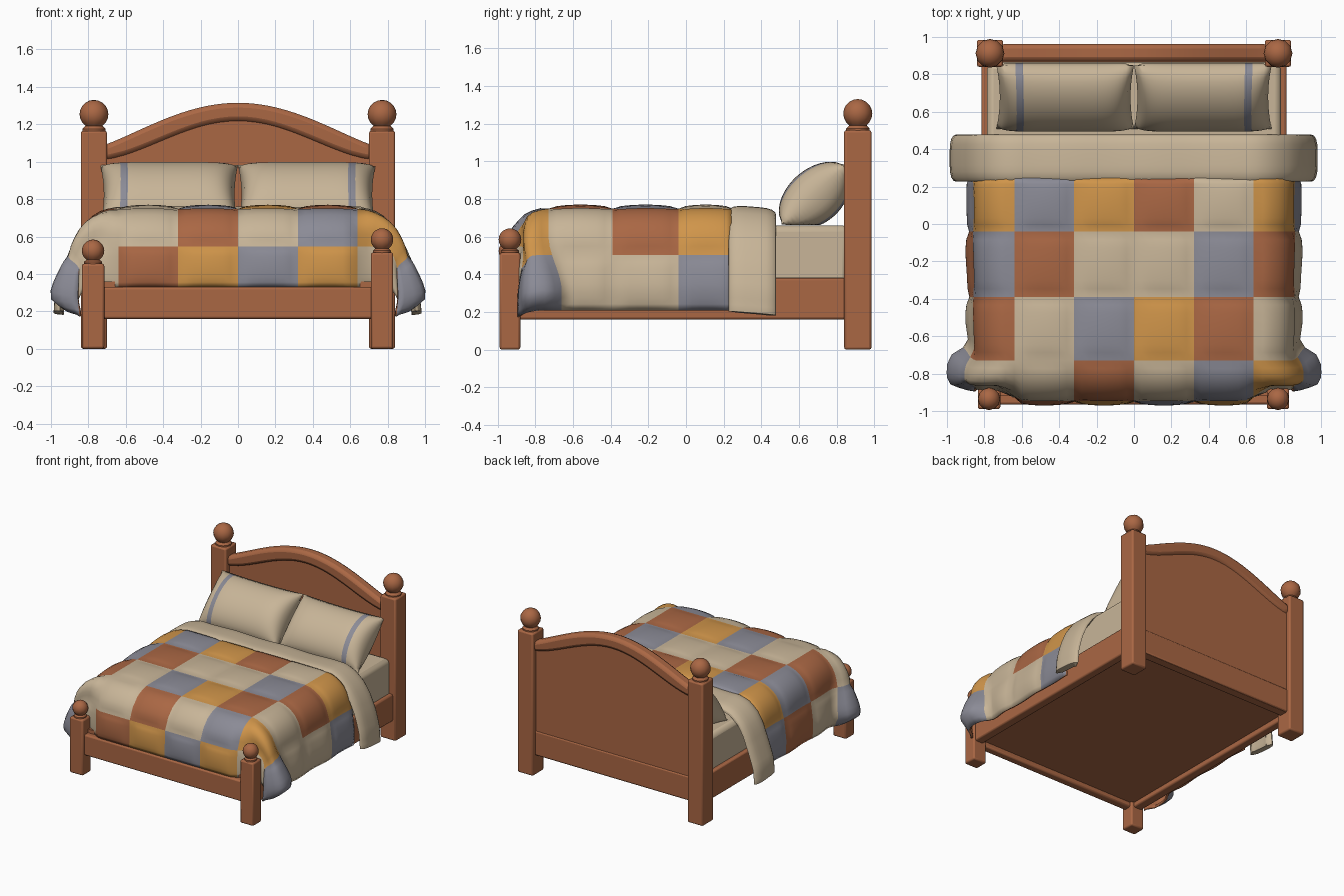
import bpy, bmesh, math
from mathutils import Vector

if "Cube" in bpy.data.objects:
    bpy.data.objects.remove(bpy.data.objects["Cube"])


def material(name, rgb):
    m = bpy.data.materials.new(name)
    lin = [((c / 255 + 0.055) / 1.055) ** 2.4 for c in rgb]
    m.diffuse_color = (*lin, 1)
    m.use_nodes = True
    m.node_tree.nodes["Principled BSDF"].inputs["Base Color"].default_value = m.diffuse_color
    return m


CREAM = material("cream linen", (200, 181, 152))
BLUE = material("grey blue cloth", (139, 139, 150))
GOLD = material("golden cloth", (208, 149, 74))
WOOD = material("red brown wood", (170, 103, 68))


def finish(bm, name, mats, bevel=0.0, angle=40):
    me = bpy.data.meshes.new(name)
    bm.to_mesh(me)
    bm.free()
    for m in mats:
        me.materials.append(m)
    me.shade_smooth()
    me.set_sharp_from_angle(angle=math.radians(angle))
    ob = bpy.data.objects.new(name, me)
    bpy.context.collection.objects.link(ob)
    if bevel:
        b = ob.modifiers.new("bevel", 'BEVEL')
        b.width, b.segments, b.limit_method = bevel, 2, 'ANGLE'
    return ob


def box(name, x0, x1, y0, y1, z0, z1, mat, bevel=0.012):
    bm = bmesh.new()
    bmesh.ops.create_cube(bm, size=1)
    for v in bm.verts:
        v.co = Vector((x0 + (v.co.x + .5) * (x1 - x0), y0 + (v.co.y + .5) * (y1 - y0),
                       z0 + (v.co.z + .5) * (z1 - z0)))
    return finish(bm, name, [mat], bevel)


def lathe(name, x, y, profile, n=12):
    bm = bmesh.new()
    vs = [bm.verts.new((x + r, y, z)) for r, z in profile]
    es = [bm.edges.new(p) for p in zip(vs, vs[1:])]
    bmesh.ops.spin(bm, geom=vs + es, cent=(x, y, 0), axis=(0, 0, 1), angle=2 * math.pi, steps=n)
    bmesh.ops.remove_doubles(bm, verts=bm.verts, dist=1e-4)
    bmesh.ops.recalc_face_normals(bm, faces=bm.faces)
    return finish(bm, name, [WOOD])


def post(name, x0, x1, y0, y1, top, r):
    box(name, x0, x1, y0, y1, 0, top, WOOD)
    c = top + 1.15 * r
    ball = [(max(r * math.cos(a), 0), c + r * math.sin(a))
            for a in [math.radians(-54 + 18 * k) for k in range(9)]]
    lathe(name + "_finial", (x0 + x1) / 2, (y0 + y1) / 2,
          [(0.8 * r, top - 0.01), (0.8 * r, top + 0.01)] + ball)


def add_grid(bm, us, ts, f, mat=lambda i, j: 0, flip=False):
    V = [[bm.verts.new(f(u, t)) for t in ts] for u in us]
    for i in range(len(us) - 1):
        for j in range(len(ts) - 1):
            m = mat(i, j)
            if m is None:
                continue
            q = [V[i][j], V[i][j + 1], V[i + 1][j + 1], V[i + 1][j]]
            bm.faces.new(q[::-1] if flip else q).material_index = m


def lerp(table, s):
    for a, b in zip(table, table[1:]):
        if s <= b[0]:
            break
    k = (s - a[0]) / (b[0] - a[0])
    return [p + (q - p) * k for p, q in zip(a[1:], b[1:])]


def step(x, a, b):
    k = min(max((x - a) / (b - a), 0), 1)
    return k * k * (3 - 2 * k)


def split(edges, n):
    out = [a + (b - a) * k / n for a, b in zip(edges, edges[1:]) for k in range(n)]
    return out + [edges[-1]]


# Posts with ball finials
post("back_left_post", -0.84, -0.70, 0.84, 0.985, 1.165, 0.077)
post("back_right_post", 0.70, 0.84, 0.84, 0.985, 1.165, 0.077)
post("front_left_post", -0.835, -0.715, -0.99, -0.88, 0.455, 0.06)
post("front_right_post", 0.71, 0.83, -0.99, -0.88, 0.515, 0.06)


# Arched headboard panel and its moulding
def arch(x, base=1.085, rise=0.23, power=0.58):
    return base + rise * (0.5 + 0.5 * math.cos(math.pi * x / 0.73)) ** power


def arched(name, low, high, y0, y1, bevel):
    xs = [-0.72 + 1.44 * k / 28 for k in range(29)]
    bm = bmesh.new()
    rings = [[bm.verts.new(p) for p in ((x, y0, low(x)), (x, y0, high(x)),
                                        (x, y1, high(x)), (x, y1, low(x)))] for x in xs]
    for a, b in zip(rings, rings[1:]):
        for k in range(4):
            bm.faces.new((a[k], a[k - 1], b[k - 1], b[k]))
    bm.faces.new(rings[0])
    bm.faces.new(rings[-1])
    bmesh.ops.recalc_face_normals(bm, faces=bm.faces)
    finish(bm, name, [WOOD], bevel)


arched("headboard_panel", lambda x: 0.16, lambda x: arch(x) - 0.03, 0.89, 0.945, 0)
arched("headboard_moulding", lambda x: arch(x, 1.01, 0.207, 0.8), arch, 0.868, 0.962, 0.025)

# Rails, base and mattress
box("front_rail", -0.73, 0.73, -0.965, -0.90, 0.16, 0.33, WOOD)
box("head_rail", -0.73, 0.73, 0.87, 0.952, 0.16, 0.36, WOOD)
for s, side in ((-1, "left"), (1, "right")):
    a, b = sorted((s * 0.74, s * 0.815))
    box(side + "_rail", a, b, -0.90, 0.88, 0.16, 0.38, WOOD)
box("bed_base", -0.76, 0.76, -0.92, 0.90, 0.20, 0.36, WOOD, 0)
box("mattress", -0.785, 0.785, -0.86, 0.865, 0.35, 0.66, CREAM, 0.035)

# Patchwork quilt: draped grid, one cell per patch
SIDE = [(0, 0, 0), (.64, .64, 0), (.70, .70, .013), (.76, .752, .042), (.82, .792, .08),
        (.88, .825, .13), (1.0, .858, .245), (1.18, .88, .42), (1.32, .872, .54)]
FRONT = [(-.25, -.25, 0), (.73, .73, 0), (.79, .79, .015), (.85, .848, .048), (.93, .905, .11),
         (1.05, .945, .2), (1.30, .952, .42)]
U_EDGES = [-1.32, -1.0, -.64, -.32, 0, .32, .64, 1.0, 1.32]
T_EDGES = [-.25, .04, .39, .73, 1.05, 1.30]
PATCHES = ["BOBORCOB", "RBRCCBRC", "CRCBORCC", "BCCRCBOB", " CROBOC "]
N = 8


def quilt_point(u, t):
    x, dx = lerp(SIDE, abs(u))
    y, dy = lerp(FRONT, t)
    y = -y + 0.08 * step(x, .58, .75) * step(t, .78, 1.0)
    low = step(abs(u), .9, 1.2)
    # corner flaps billow out and wrap round towards the front posts
    y += low * (0.07 * step(t, .45, .73) * (1 - step(t, .73, .98)) - 0.03 * step(t, .88, 1.05))
    billow = step(t, .68, .80) * (1 - step(t, .90, 1.06))
    x += billow * (0.105 * min(dx / .46, 1) ** 1.3 - 0.06 * step(dx, .46, .54))
    x -= 0.02 * low * step(t, .95, 1.05)
    x += 0.006 * math.sin(17 * t) * (dx / .54)
    return Vector((math.copysign(x, u), y, 0.748 - min(math.hypot(dx, dy), .585)))


def patch(i, j):
    k = "CBOR ".index(PATCHES[j // N][i // N])
    return k if k < 4 else None


us, ts = split(U_EDGES, N), split(T_EDGES, N)
bm = bmesh.new()
add_grid(bm, us, ts, quilt_point, patch)
bm.normal_update()
for k, v in enumerate(list(bm.verts)):          # puff up each patch
    a, b = (k // len(ts)) % N / N, (k % len(ts)) % N / N
    v.co += v.normal * 0.022 * (math.sin(math.pi * a) * math.sin(math.pi * b)) ** 0.5
bmesh.ops.delete(bm, geom=[v for v in bm.verts if not v.link_faces], context='VERTS')
quilt = finish(bm, "patchwork_quilt", [CREAM, BLUE, GOLD, WOOD], angle=60)
sol = quilt.modifiers.new("thickness", 'SOLIDIFY')
sol.thickness, sol.offset, sol.material_offset, sol.material_offset_rim = 0.018, -1, 9, 9

# Turned-down sheet across the head end of the quilt
FOLD = [(0, 0, 0), (.66, .66, .0), (.74, .735, .03), (.82, .80, .085), (.90, .85, .16),
        (1.02, .90, .28), (1.16, .94, .41), (1.30, .95, .53)]
bm = bmesh.new()
fold_t = [math.sin(math.pi / 2 * (-1 + k / 5)) for k in range(11)]
fold_u = split([-1.30, 1.30], 60)


def fold_point(u, w):
    x, d = lerp(FOLD, abs(u))
    return Vector((math.copysign(x, u), 0.352 - 0.126 * w, 0.722 + 0.01 * w - d))


add_grid(bm, fold_u, fold_t, fold_point)
bm.normal_update()
for k, v in enumerate(bm.verts):
    w, u = fold_t[k % 11], fold_u[k // 11]
    v.co += v.normal * (0.034 * max(1 - w ** 4, 0) ** 0.5 + 0.003 * math.sin(14 * u))
fold = finish(bm, "folded_sheet", [CREAM], angle=60)
sol = fold.modifiers.new("thickness", 'SOLIDIFY')
sol.thickness, sol.offset = 0.05, -1
bev = fold.modifiers.new("bevel", 'BEVEL')
bev.width, bev.segments, bev.limit_method = 0.014, 2, 'ANGLE'

# Leaning pillows with a blue stripe near the outer end
cols, rows = split([-1, 1], 36), split([-1, 1], 20)
for s, side in ((-1, "left"), (1, "right")):
    bm = bmesh.new()
    for depth, flip in ((0.135, True), (-0.16, False)):
        def pillow_point(a, b):
            lift = depth * max((1 - a ** 6) * (1 - b * b), 0) ** 0.6
            px = 0.368 * a * (1 - 0.05 * (1 - b * b) * a * a)
            pl = 0.23 * b * (1 - 0.04 * (1 - a * a) * b * b)
            y, z = 0.678 + 0.74 * pl - 0.7 * lift, 0.823 + 0.69 * (pl + lift)
            return Vector((s * 0.368 + px, min(y, 0.862), max(z, 0.662)))
        add_grid(bm, cols, rows, pillow_point,
                 lambda i, j: int(0.62 < s * (cols[i] + cols[i + 1]) / 2 < 0.72), flip)
    bmesh.ops.remove_doubles(bm, verts=bm.verts, dist=1e-4)
    bmesh.ops.recalc_face_normals(bm, faces=bm.faces)
    finish(bm, side + "_pillow", [CREAM, BLUE], angle=70)
